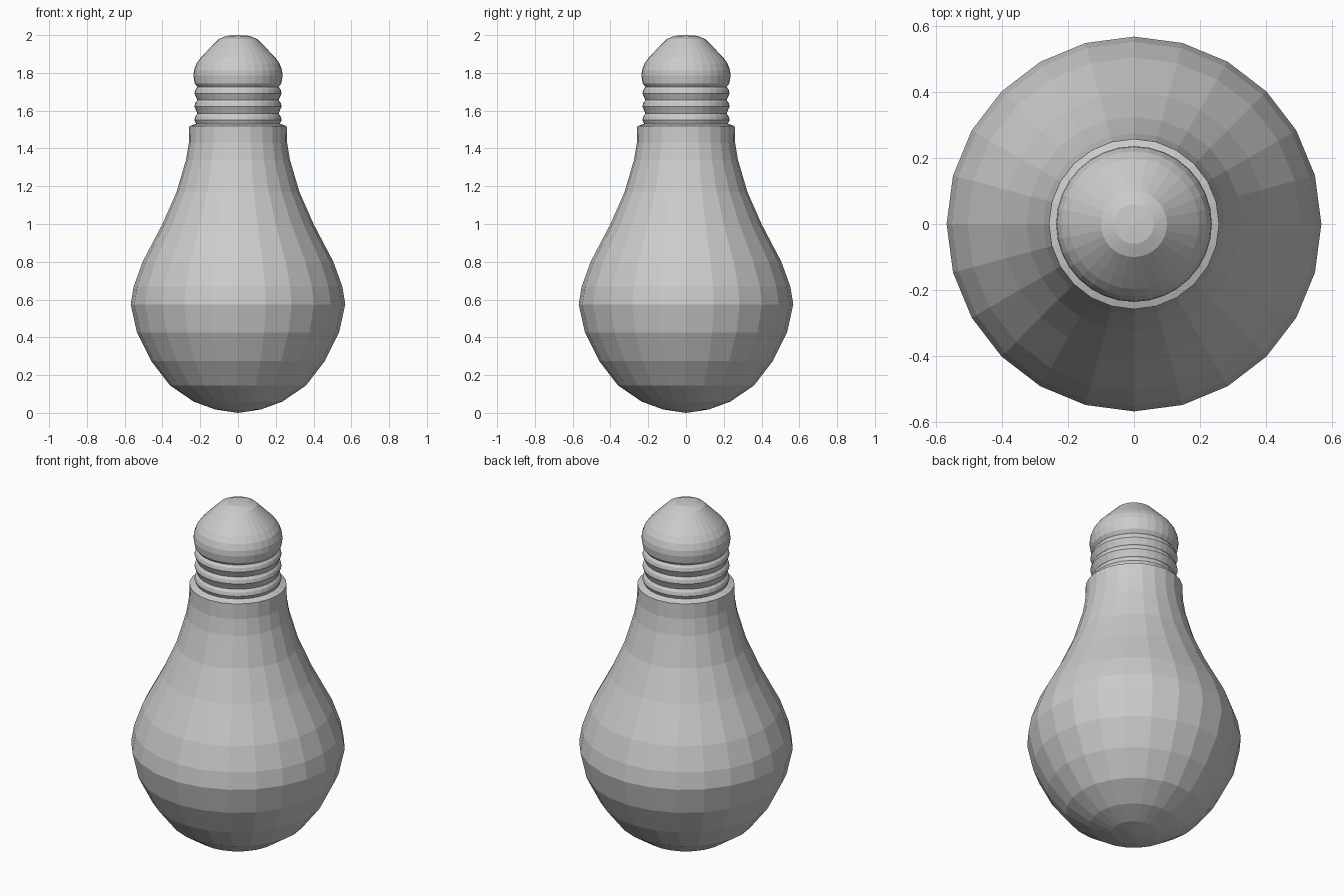
import bpy, bmesh
from math import sin, cos, pi

if "Cube" in bpy.data.objects:
    bpy.data.objects.remove(bpy.data.objects["Cube"])


def lathe(name, profile, sides, twist=0.0):
    """Revolve (radius, z) points around z; zero radius makes a pole."""
    bm = bmesh.new()
    rings = []
    for i, (r, z) in enumerate(profile):
        if r == 0:
            rings.append([bm.verts.new((0, 0, z))])
        else:
            offset = twist * (i % 2)
            rings.append([bm.verts.new((r * cos(2 * pi * (k + offset) / sides),
                                        r * sin(2 * pi * (k + offset) / sides), z))
                          for k in range(sides)])
    for a, b in zip(rings, rings[1:]):
        for k in range(sides):
            n = (k + 1) % sides
            if len(a) == 1:
                bm.faces.new((a[0], b[n], b[k]))
            elif len(b) == 1:
                bm.faces.new((a[k], a[n], b[0]))
            else:
                bm.faces.new((a[k], a[n], b[n], b[k]))
    bmesh.ops.recalc_face_normals(bm, faces=bm.faces)
    mesh = bpy.data.meshes.new(name)
    bm.to_mesh(mesh)
    bm.free()
    obj = bpy.data.objects.new(name, mesh)
    bpy.context.collection.objects.link(obj)
    return obj


# Faceted glass envelope, closing over a narrow rim at the collar
lathe("glass_bulb", [
    (0, 0), (0.12, 0.018), (0.235, 0.06), (0.36, 0.145), (0.46, 0.275),
    (0.535, 0.425), (0.568, 0.575), (0.552, 0.67), (0.505, 0.80),
    (0.40, 1.0), (0.325, 1.17), (0.275, 1.34), (0.26, 1.43),
    (0.258, 1.518), (0.21, 1.535)], 24)

# Screw base: rounded thread ridges, then dome and contact tip
threads = [(0.215, 1.52)]
for z in (1.55, 1.622, 1.692):
    threads += [(0.222, z - 0.02), (0.231, z), (0.226, z + 0.02), (0.215, z + 0.034)]
dome = [(0.230, 1.745), (0.236, 1.785), (0.233, 1.815), (0.220, 1.85),
        (0.197, 1.882), (0.165, 1.915), (0.13, 1.95), (0.10, 1.98),
        (0.06, 1.996), (0, 2.0)]
lathe("screw_base", threads + dome, 32)
